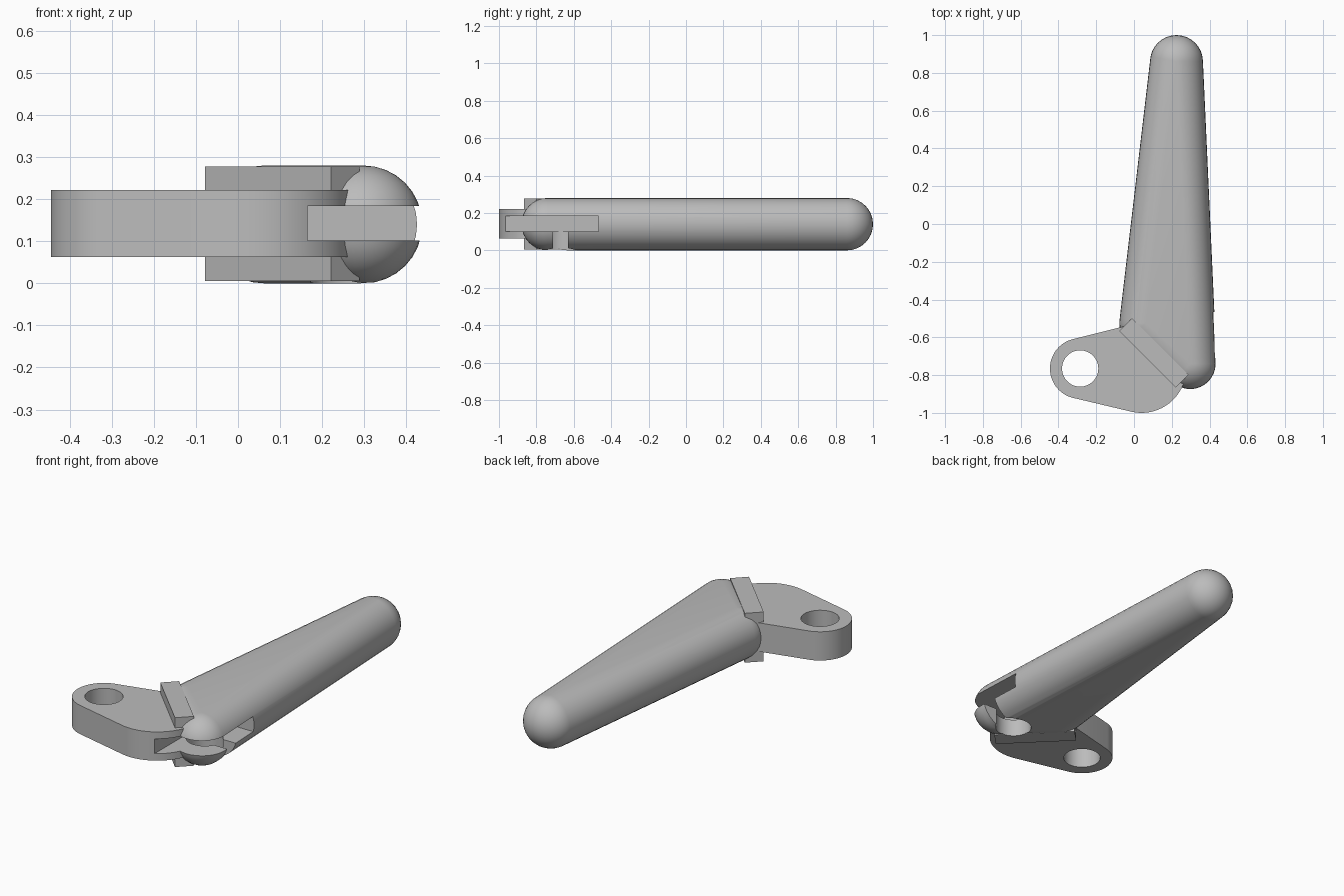
import bpy, bmesh, math
from mathutils import Vector, Matrix

cube = bpy.data.objects.get("Cube")
if cube:
    bpy.data.objects.remove(cube, do_unlink=True)

grey = bpy.data.materials.new("plain grey")
grey.use_nodes = True
colour = (0.5, 0.5, 0.5, 1)
grey.diffuse_color = colour
grey.node_tree.nodes["Principled BSDF"].inputs["Base Color"].default_value = colour


def finish(name, bm):
    bmesh.ops.recalc_face_normals(bm, faces=bm.faces)
    mesh = bpy.data.meshes.new(name)
    bm.to_mesh(mesh)
    bm.free()
    mesh.materials.append(grey)
    obj = bpy.data.objects.new(name, mesh)
    bpy.context.collection.objects.link(obj)
    return obj


def hull(bm):
    out = bmesh.ops.convex_hull(bm, input=bm.verts)
    junk = {g for g in out["geom_interior"] + out["geom_unused"]
            if isinstance(g, bmesh.types.BMVert) and g.is_valid}
    bmesh.ops.delete(bm, geom=list(junk), context="VERTS")
    bmesh.ops.dissolve_limit(bm, angle_limit=math.radians(0.5),
                             verts=bm.verts, edges=bm.edges)


def box(name, low, high, turn=0):
    low, high = Vector(low), Vector(high)
    bm = bmesh.new()
    bmesh.ops.create_cube(bm, size=1, matrix=Matrix.Translation((low + high) / 2)
                          @ Matrix.Rotation(turn, 4, "Z")
                          @ Matrix.Diagonal((*(high - low), 1)))
    return finish(name, bm)


def discs(name, circles, bottom, top, segments=64):
    """Upright prism wrapped around one or more circles (x, y, radius)."""
    bm = bmesh.new()
    for x, y, r in circles:
        for z in (bottom, top):
            bmesh.ops.create_circle(bm, segments=segments, radius=r,
                                    matrix=Matrix.Translation((x, y, z)))
    hull(bm)
    return finish(name, bm)


# Tapered handle wrapped around three balls
R = 0.14
bm = bmesh.new()
for x, y in ((0.225, 0.86), (0.298, -0.74), (0.062, -0.525)):
    bmesh.ops.create_uvsphere(bm, u_segments=32, v_segments=16, radius=R,
                              matrix=Matrix.Translation((x, y, R)))
hull(bm)
handle = finish("handle", bm)

# Pivot lug and the slanted collar bar
eye = (-0.285, -0.765)
lug = discs("pivot_lug", [(*eye, 0.16), (0.04, -0.763, 0.237)], 0.063, 0.222)
bar = box("collar_bar", (-0.107, -0.7305, 0.005), (0.317, -0.6345, 0.278),
          math.radians(-45))

# Cutters: pivot hole, cable slot, cable end pocket and its side channel
pivot_hole = discs("pivot_hole", [(*eye, 0.096)], -0.1, 0.4)
slot = box("cable_slot", (0.165, -1.2, 0.102), (0.7, -0.467, 0.184))
pocket = discs("cable_pocket", [(0.265, -0.67, 0.093)], -0.1, 0.14)
channel = box("cable_channel", (0.265, -0.71, -0.1), (0.7, -0.63, 0.141))
cutters = [pivot_hole, slot, pocket, channel]

for part in (handle, lug, bar):
    bpy.ops.object.select_all(action="DESELECT")
    part.select_set(True)
    bpy.context.view_layer.objects.active = part
    for cutter in cutters:
        if cutter is pivot_hole and part is not lug:
            continue
        mod = part.modifiers.new(cutter.name, "BOOLEAN")
        mod.operation = "DIFFERENCE"
        mod.solver = "EXACT"
        mod.object = cutter
        bpy.ops.object.modifier_apply(modifier=mod.name)
    bpy.ops.object.shade_smooth_by_angle(angle=math.radians(30))

for cutter in cutters:
    bpy.data.objects.remove(cutter, do_unlink=True)
